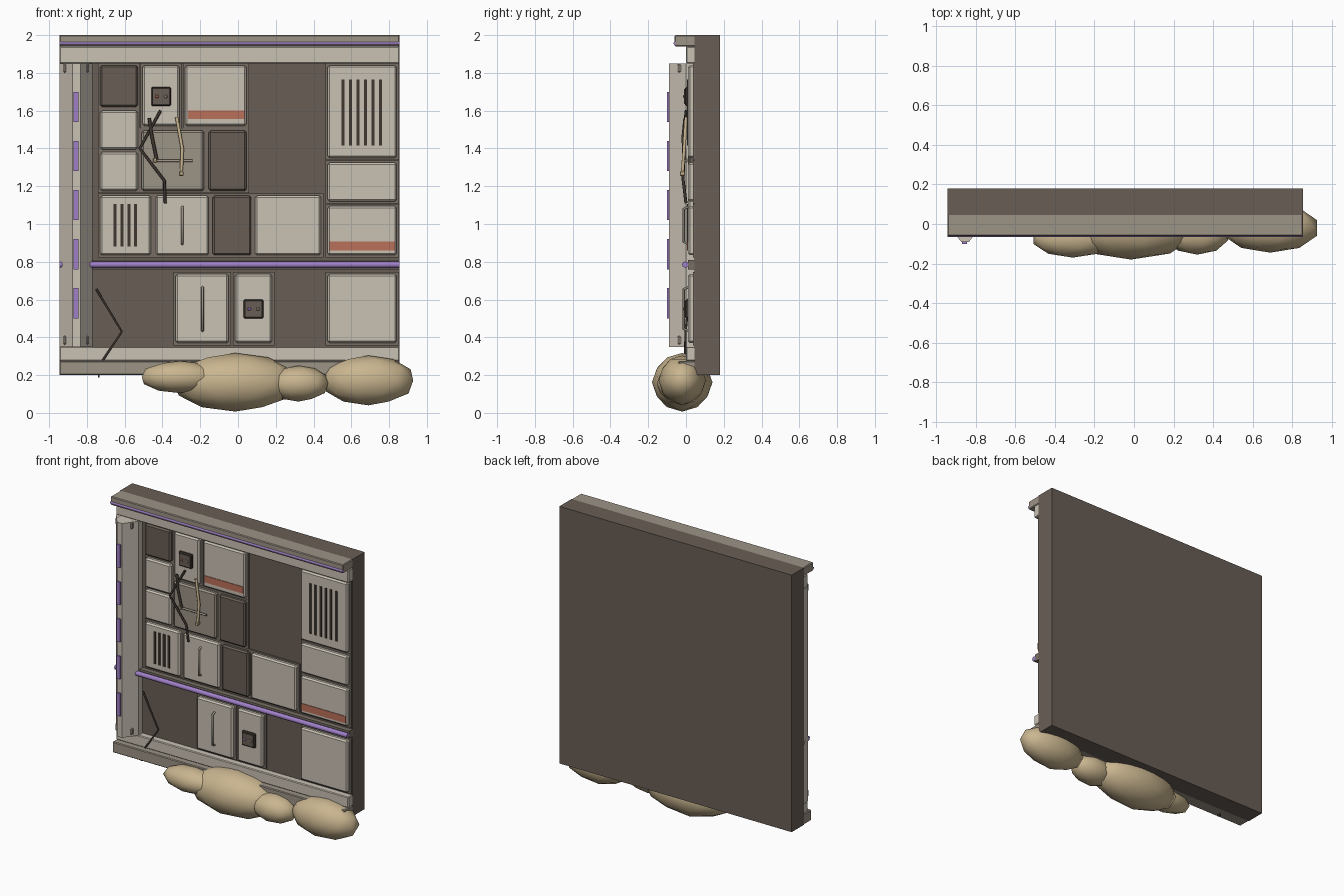
import bpy, bmesh, math
from mathutils import Vector

cube = bpy.data.objects.get("Cube")
if cube:
    bpy.data.objects.remove(cube)


def material(name, rgb):
    lin = [((c / 255 + 0.055) / 1.055) ** 2.4 for c in rgb] + [1]
    m = bpy.data.materials.new(name)
    m.use_nodes = True
    m.diffuse_color = lin
    m.node_tree.nodes["Principled BSDF"].inputs["Base Color"].default_value = lin
    return m


LIGHT = material("light panel", (201, 193, 180))
GREY = material("grey trim", (156, 147, 134))
BROWN = material("brown wall", (105, 94, 85))
FRAME = material("panel frame", (120, 111, 101))
PURPLE = material("purple conduit", (160, 128, 200))
RED = material("rust stripe", (186, 112, 90))
SAND = material("sand", (201, 181, 143))
DARK = material("dark metal", (62, 54, 48))


def finish(name, bm, mat):
    me = bpy.data.meshes.new(name)
    bmesh.ops.recalc_face_normals(bm, faces=bm.faces[:])
    bm.to_mesh(me)
    bm.free()
    me.materials.append(mat)
    ob = bpy.data.objects.new(name, me)
    bpy.context.collection.objects.link(ob)
    return ob


def box(name, x, y, z, mat, bevel=0):
    """Box from (min, max) ranges with an optional chamfer."""
    bm = bmesh.new()
    bmesh.ops.create_cube(bm, size=1)
    for v in bm.verts:
        v.co = [r[0] + (c + 0.5) * (r[1] - r[0]) for r, c in zip((x, y, z), v.co)]
    ob = finish(name, bm, mat)
    if bevel:
        mod = ob.modifiers.new("Bevel", "BEVEL")
        mod.width = bevel
        mod.segments = 1
    return ob


def tube(name, points, radius, mat, sides=2):
    cu = bpy.data.curves.new(name, "CURVE")
    cu.dimensions = "3D"
    cu.bevel_depth = radius
    cu.bevel_resolution = sides
    cu.use_fill_caps = True
    sp = cu.splines.new("POLY")
    sp.points.add(len(points) - 1)
    for p, co in zip(sp.points, points):
        p.co = (*co, 1)
    cu.materials.append(mat)
    ob = bpy.data.objects.new(name, cu)
    bpy.context.collection.objects.link(ob)
    return ob


# Wall slab and horizontal trims
L, R = -0.945, 0.855
box("wall_slab", (L, R), (0.045, 0.18), (0.2, 2), BROWN)
box("top_cornice", (L, R), (-0.06, 0.052), (1.94, 2), GREY, 0.005)
box("top_band", (L, R), (0, 0.05), (1.85, 1.94), LIGHT, 0.005)
box("bottom_band", (L, R), (0, 0.05), (0.275, 0.35), LIGHT, 0.005)
box("bottom_ledge", (L, R), (-0.04, 0.052), (0.2, 0.275), GREY, 0.005)
tube("top_conduit", [(L, -0.057, 1.957), (R, -0.057, 1.957)], 0.009, PURPLE)
box("middle_rail", (L, R), (0.01, 0.05), (0.758, 0.81), FRAME)
tube("middle_conduit", [(L, -0.004, 0.785), (R, -0.004, 0.785)], 0.017, PURPLE)

# Tapered pilaster on the right-hand side of the model
bm = bmesh.new()
profile = [(L, 0.05), (L, 0), (-0.875, -0.09), (-0.835, -0.09), (-0.77, 0), (-0.77, 0.05)]
base = bm.faces.new([bm.verts.new((x, y, 0.35)) for x, y in profile])
out = bmesh.ops.extrude_face_region(bm, geom=[base])
bmesh.ops.translate(bm, vec=(0, 0, 1.5),
                    verts=[v for v in out["geom"] if isinstance(v, bmesh.types.BMVert)])
finish("pilaster", bm, LIGHT)
for i in range(5):
    z = 0.5 + 0.26 * i
    box("pilaster_light", (-0.87, -0.845), (-0.1, -0.085), (z, z + 0.16), PURPLE)
for z in (0.36, 1.8):
    for x in (-0.925, -0.82):
        box("pilaster_bracket", (x, x + 0.03), (-0.045, 0), (z, z + 0.05), GREY, 0.008)

# Panels: x min, x max, z min, z max, material
LOW, HIGH = 0.835, 1.84
panels = [
    (-0.73, -0.53, 1.62, HIGH, BROWN), (-0.505, -0.31, 1.52, HIGH, LIGHT),
    (-0.28, 0.045, 1.52, HIGH, LIGHT), (-0.73, -0.53, 1.395, 1.6, LIGHT),
    (-0.73, -0.53, 1.175, 1.38, LIGHT), (-0.51, -0.18, 1.175, 1.495, GREY),
    (-0.155, 0.045, 1.175, 1.495, BROWN), (-0.73, -0.46, LOW, 1.15, LIGHT),
    (-0.435, -0.155, LOW, 1.15, LIGHT), (-0.135, 0.07, LOW, 1.15, BROWN),
    (0.09, 0.44, LOW, 1.15, LIGHT), (0.475, HIGH - 1, 1.35, HIGH, LIGHT),
    (0.475, 0.84, 1.12, 1.325, LIGHT), (0.475, 0.84, LOW, 1.095, LIGHT),
    (-0.33, -0.05, 0.37, 0.735, LIGHT), (-0.015, 0.18, 0.37, 0.735, LIGHT),
    (0.475, 0.84, 0.37, 0.735, LIGHT),
]
FACE = 0.01
for x0, x1, z0, z1, mat in panels:
    box("panel_frame", (x0 - 0.012, x1 + 0.012), (0.036, 0.05), (z0 - 0.012, z1 + 0.012), FRAME)
    box("panel", (x0, x1), (FACE, 0.05), (z0, z1), mat, 0.01)


# Panel details
def vents(x0, step, count, z0, z1):
    for i in range(count):
        x = x0 + step * i
        box("vent_slot", (x - 0.008, x + 0.008), (FACE - 0.006, FACE + 0.002), (z0, z1), DARK)


vents(-0.65, 0.036, 4, 0.88, 1.105)
vents(0.555, 0.04, 6, 1.415, 1.765)
box("upper_stripe", (-0.265, 0.035), (FACE - 0.004, FACE + 0.002), (1.555, 1.602), RED)
box("lower_stripe", (0.485, 0.83), (FACE - 0.004, FACE + 0.002), (0.86, 0.908), RED)
for x, z0, z1 in ((-0.295, 0.895, 1.09), (-0.188, 0.435, 0.665)):
    tube("door_handle", [(x, FACE, z0), (x, -0.012, z0 + 0.01),
                         (x, -0.012, z1 - 0.01), (x, FACE, z1)], 0.007, GREY)
for x, z, lamp in ((-0.407, 1.675, RED), (0.082, 0.55, PURPLE)):
    box("socket_rim", (x - 0.052, x + 0.052), (-0.006, 0.02), (z - 0.05, z + 0.05), DARK, 0.006)
    box("socket_plate", (x - 0.042, x + 0.042), (-0.01, 0), (z - 0.04, z + 0.04), BROWN)
    for dx, m in ((-0.022, lamp), (0.024, GREY)):
        box("socket_lamp", (x + dx - 0.009, x + dx + 0.009), (-0.016, -0.008),
            (z - 0.009, z + 0.009), m, 0.004)

# Loose cables, broken pipes and a crack
tube("short_cable", [(-0.47, -0.005, 1.56), (-0.455, -0.015, 1.46), (-0.43, -0.01, 1.34)], 0.009, DARK)
tube("long_cable", [(-0.41, 0, 1.6), (-0.52, -0.012, 1.4), (-0.39, -0.015, 1.23),
                    (-0.385, 0, 1.11)], 0.008, DARK)
tube("bent_pipe", [(-0.325, 0, 1.565), (-0.295, -0.01, 1.4), (-0.3, -0.018, 1.27)], 0.009, SAND)
box("pipe_end", (-0.312, -0.288), (-0.032, -0.005), (1.255, 1.28), SAND, 0.004)
tube("cross_pipe", [(-0.44, -0.005, 1.335), (-0.24, -0.005, 1.335)], 0.007, GREY)
box("cross_pipe_end", (-0.45, -0.43), (-0.018, 0.008), (1.325, 1.35), SAND, 0.004)
tube("hanging_cable", [(-0.75, 0.02, 0.655), (-0.615, -0.002, 0.43), (-0.715, -0.006, 0.28)], 0.006, DARK)
box("drip_stub", (-0.742, -0.732), (-0.02, 0), (0.187, 0.21), DARK)


# Drifted sand mounds along the foot
def mound(name, centre, radii):
    bm = bmesh.new()
    bmesh.ops.create_icosphere(bm, subdivisions=2, radius=1)
    for v in bm.verts:
        v.co = Vector(centre) + Vector(c * r for c, r in zip(v.co, radii))
    for f in bm.faces:
        f.smooth = True
    finish(name, bm, SAND)


mound("main_mound", (-0.015, -0.02, 0.162), (0.335, 0.16, 0.155))
mound("left_mound", (-0.31, -0.07, 0.19), (0.21, 0.1, 0.085))
mound("middle_mound", (0.32, -0.05, 0.155), (0.165, 0.105, 0.095))
mound("right_mound", (0.69, -0.02, 0.172), (0.25, 0.125, 0.132))
